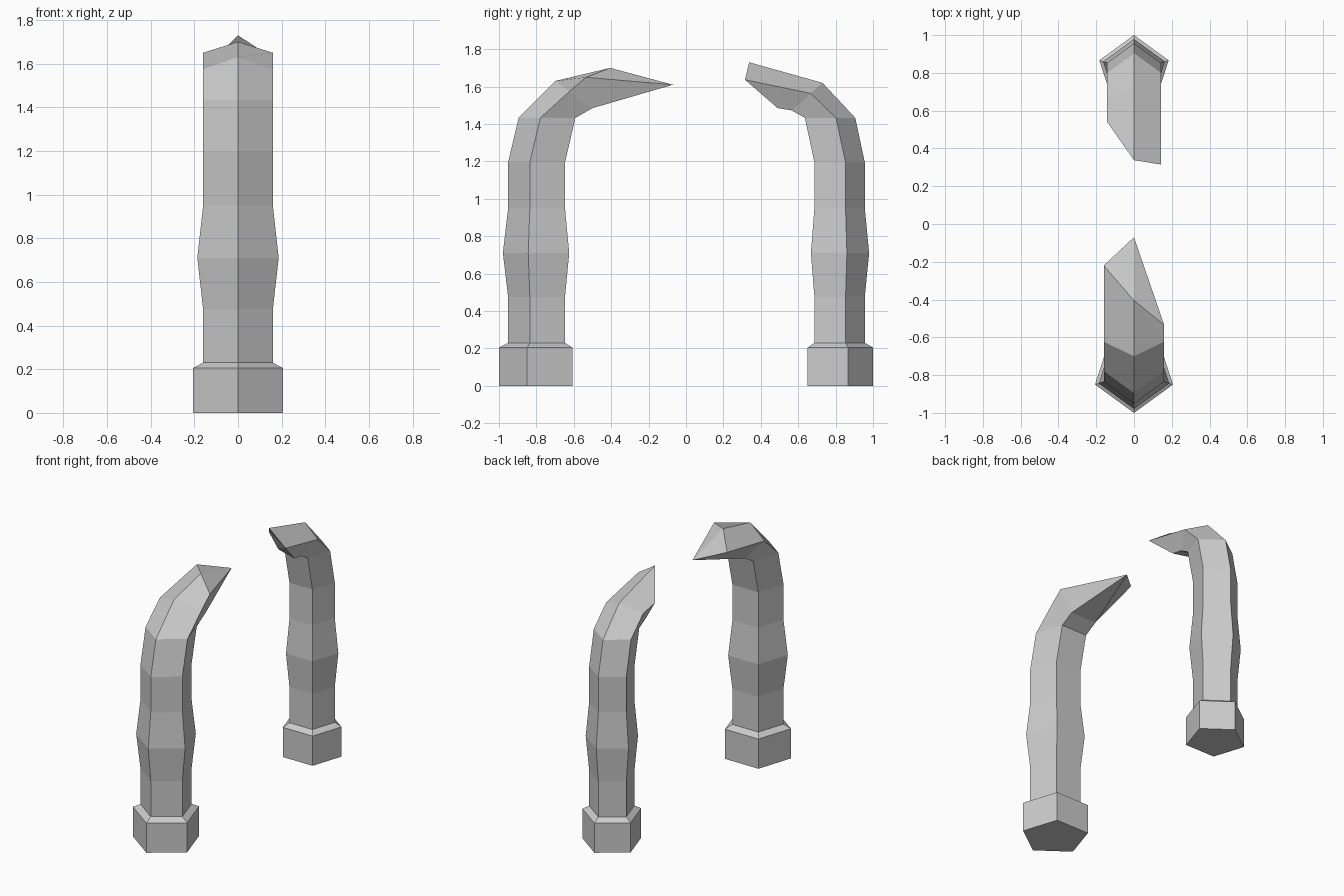
import bpy, bmesh
from math import sin, cos, pi

if "Cube" in bpy.data.objects:
    bpy.data.objects.remove(bpy.data.objects["Cube"])


def ring(radius, outer, inner):
    """Five-sided section; outer and inner are (y, z) of its point and its flat."""
    pts = []
    for k in range(5):
        a = 2 * pi * k / 5
        t = (1 - cos(a)) / (1 + cos(pi / 5))
        pts.append((radius * sin(a),
                    outer[0] + t * (inner[0] - outer[0]),
                    outer[1] + t * (inner[1] - outer[1])))
    return pts


def pillar(name, side, centre, levels, bend, broken, fan):
    """side: -1 front, 1 back. levels: (radius, z, inward shift)."""
    rings = []
    for r, z, shift in levels:
        c = centre - side * shift
        rings.append(ring(r, (c + side * r, z), (c - side * r * cos(pi / 5), z)))
    rings += [ring(*bend), broken]

    bm = bmesh.new()
    loops = [[bm.verts.new(p) for p in pts] for pts in rings]
    bm.faces.new(loops[0])
    for a, b in zip(loops, loops[1:]):
        for i in range(5):
            j = (i + 1) % 5
            bm.faces.new((a[i], a[j], b[j], b[i]))
    # jagged broken end, fanned from its longest splinter
    end = loops[-1]
    for i in range(1, 4):
        bm.faces.new((end[fan], end[(fan + i) % 5], end[(fan + i + 1) % 5]))
    bmesh.ops.remove_doubles(bm, verts=bm.verts, dist=0.006)
    bmesh.ops.recalc_face_normals(bm, faces=bm.faces)
    mesh = bpy.data.meshes.new(name)
    bm.to_mesh(mesh)
    bm.free()
    bpy.context.collection.objects.link(bpy.data.objects.new(name, mesh))


def shaft(base, r, bulge, shift):
    """Plinth, swollen shaft and start of the arch."""
    return [(base, 0, 0), (base, 0.205, 0), (r, 0.23, 0), (r, 0.475, 0),
            (bulge, 0.71, 0), (r, 0.95, 0), (r, 1.195, 0), (r, 1.433, shift)]


# Front pillar; broken end listed as ridge, right, right inner, left inner, left
pillar("front_broken_pillar", -1, -0.783, shaft(0.217, 0.168, 0.196, 0.056),
       (0.168, (-0.70, 1.63), (-0.50, 1.485)),
       [(0, -0.405, 1.70), (0.16, -0.535, 1.65), (0.099, -0.50, 1.485),
        (0, -0.07, 1.61), (-0.16, -0.22, 1.65)], 3)

# Back pillar, slightly slimmer
pillar("back_broken_pillar", 1, 0.807, shaft(0.193, 0.149, 0.172, 0.051),
       (0.149, (0.73, 1.62), (0.565, 1.473)),
       [(0, 0.338, 1.73), (0.142, 0.315, 1.637), (0.088, 0.49, 1.485),
        (-0.0876, 0.565, 1.473), (-0.142, 0.54, 1.588)], 1)
